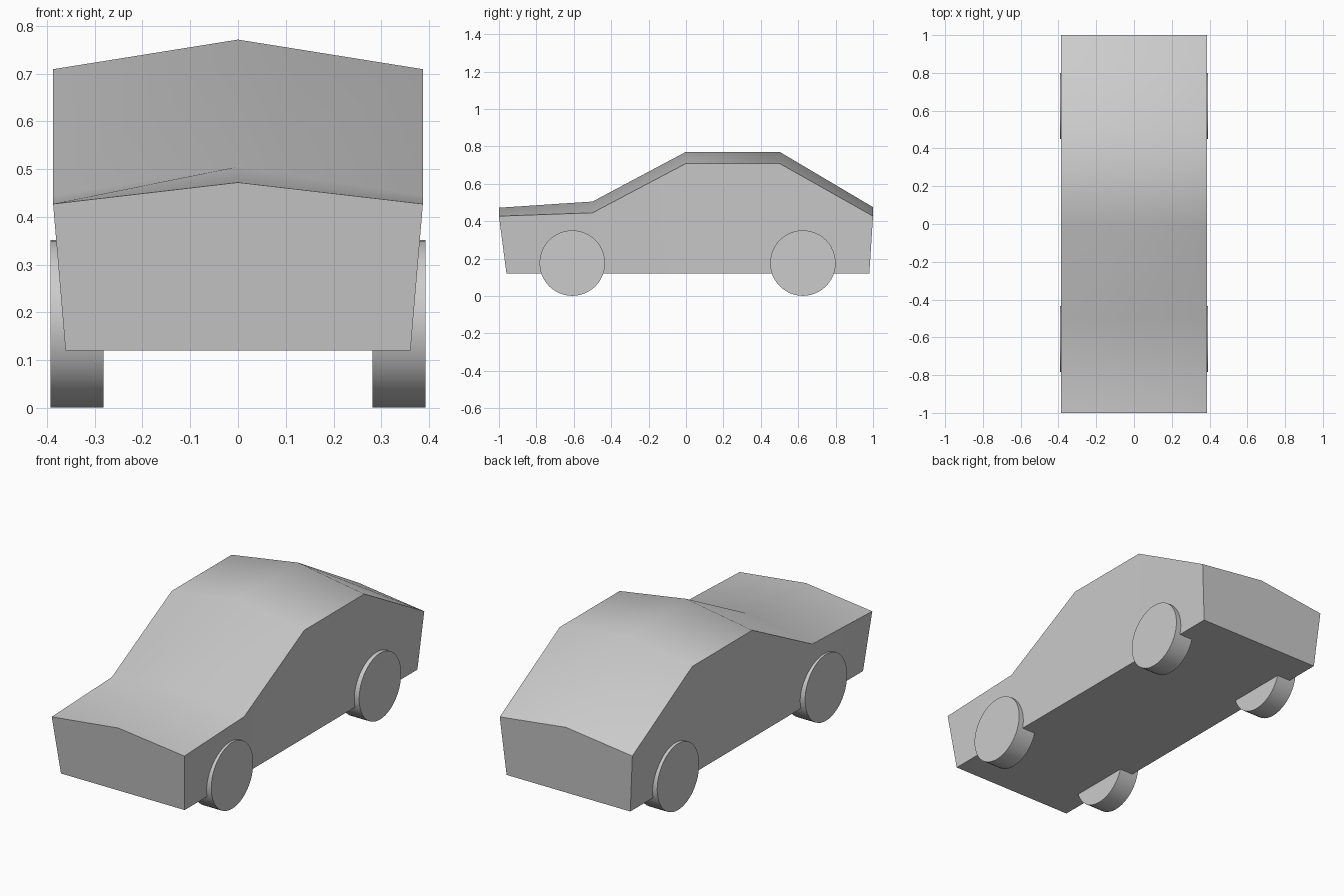
import bpy, bmesh, math

if "Cube" in bpy.data.objects:
    bpy.data.objects.remove(bpy.data.objects["Cube"])

def finish(name, bm):
    bmesh.ops.recalc_face_normals(bm, faces=bm.faces[:])
    mesh = bpy.data.meshes.new(name)
    bm.to_mesh(mesh)
    bm.free()
    obj = bpy.data.objects.new(name, mesh)
    bpy.context.collection.objects.link(obj)
    bpy.ops.object.select_all(action='DESELECT')
    obj.select_set(True)
    bpy.context.view_layer.objects.active = obj
    bpy.ops.object.shade_smooth_by_angle(angle=math.radians(40))
    return obj

# Car body: cross-sections lofted from nose to tail
# (lower y, upper y, shoulder z, ridge z)
stations = [
    (-0.96, -1.0, 0.427, 0.472),
    (-0.50, -0.5, 0.445, 0.505),
    (0.00, 0.0, 0.709, 0.771),
    (0.50, 0.5, 0.709, 0.771),
    (0.98, 1.0, 0.427, 0.475),
]
bm = bmesh.new()
rings = []
for y_low, y_top, shoulder, ridge in stations:
    section = [(-0.361, y_low, 0.12), (-0.387, y_top, shoulder), (0, y_top, ridge),
               (0.387, y_top, shoulder), (0.361, y_low, 0.12)]
    rings.append([bm.verts.new(p) for p in section])
for a, b in zip(rings, rings[1:]):
    for i in range(5):
        j = (i + 1) % 5
        bm.faces.new((a[i], a[j], b[j], b[i]))
bm.faces.new(rings[0])
bm.faces.new(rings[-1])
finish("car_body", bm)

# Wheels: short cylinders, partly sunk into the body sides
def wheel(name, x, y):
    bm = bmesh.new()
    bmesh.ops.create_cone(bm, cap_ends=True, segments=48, radius1=0.175,
                          radius2=0.175, depth=0.11)
    obj = finish(name, bm)
    obj.rotation_euler.y = math.pi / 2
    obj.location = (x, y, 0.176)

for end, y in (("front", -0.608), ("rear", 0.625)):
    for side, x in (("left", -0.337), ("right", 0.337)):
        wheel(f"{end}_{side}_wheel", x, y)
